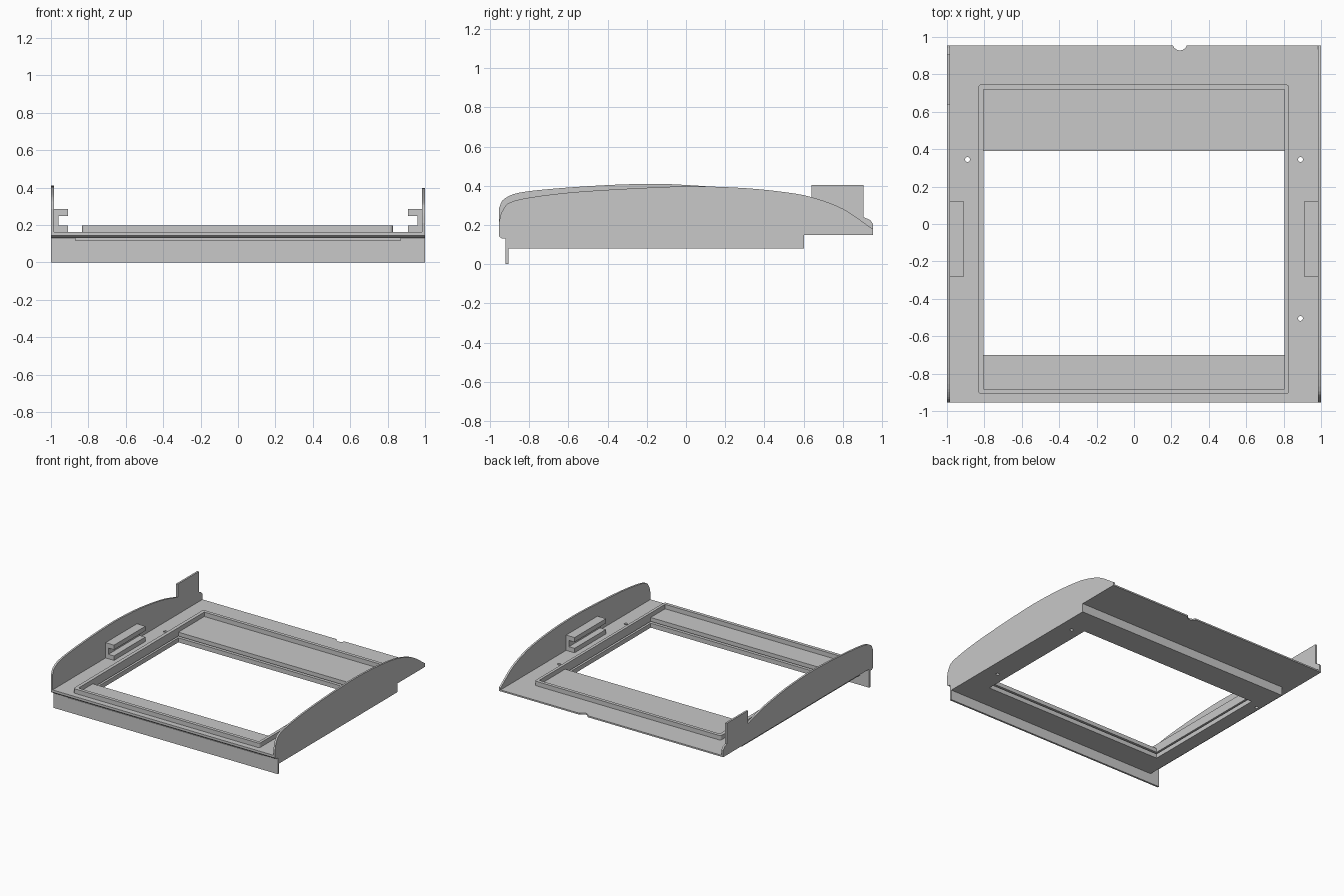
import bpy, bmesh, math
from mathutils import Vector

cube = bpy.data.objects.get("Cube")
if cube:
    bpy.data.objects.remove(cube, do_unlink=True)

grey = bpy.data.materials.new("plain grey")
grey.use_nodes = True
COLOUR = (0.58, 0.58, 0.58, 1)
grey.diffuse_color = COLOUR
grey.node_tree.nodes["Principled BSDF"].inputs["Base Color"].default_value = COLOUR

TOP = 0.162      # upper face of the tray


def prism(name, outline, axis, start, end):
    """Extrude a 2D outline along x (outline in y, z) or y (x, z) or z (x, y)."""
    def place(p, d):
        return {"x": (d, p[0], p[1]), "y": (p[0], d, p[1]), "z": (p[0], p[1], d)}[axis]
    bm = bmesh.new()
    face = bm.faces.new([bm.verts.new(place(p, start)) for p in outline])
    ext = bmesh.ops.extrude_face_region(bm, geom=[face])
    moved = [g for g in ext["geom"] if isinstance(g, bmesh.types.BMVert)]
    offset = Vector(place((0, 0), end - start))
    bmesh.ops.translate(bm, verts=moved, vec=offset)
    bmesh.ops.recalc_face_normals(bm, faces=bm.faces)
    mesh = bpy.data.meshes.new(name)
    bm.to_mesh(mesh)
    bm.free()
    mesh.materials.append(grey)
    obj = bpy.data.objects.new(name, mesh)
    bpy.context.collection.objects.link(obj)
    return obj


def rect(x0, x1, y0, y1):
    return [(x0, y0), (x1, y0), (x1, y1), (x0, y1)]


def circle(cx, cy, r, n=24):
    return [(cx + r * math.cos(math.tau * i / n), cy + r * math.sin(math.tau * i / n))
            for i in range(n)]


def rounded_rect(x0, x1, y0, y1, r, n=5):
    corners = [(x1 - r, y1 - r), (x0 + r, y1 - r), (x0 + r, y0 + r), (x1 - r, y0 + r)]
    return [(cx + r * math.cos(math.pi / 2 * (k + i / n)),
             cy + r * math.sin(math.pi / 2 * (k + i / n)))
            for k, (cx, cy) in enumerate(corners) for i in range(n + 1)]


def cut(obj, cutters):
    """Subtract the cutters, bake the result and remove them."""
    for c in cutters:
        mod = obj.modifiers.new("cut", "BOOLEAN")
        mod.operation = "DIFFERENCE"
        mod.solver = "EXACT"
        mod.object = c
    bpy.context.view_layer.update()
    graph = bpy.context.evaluated_depsgraph_get()
    baked = bpy.data.meshes.new_from_object(obj.evaluated_get(graph))
    obj.modifiers.clear()
    obj.data = baked
    for c in cutters:
        bpy.data.objects.remove(c, do_unlink=True)


def smooth(points, steps=5):
    """Catmull-Rom curve through the points."""
    pts = [Vector(p) for p in points]
    pts = [pts[0] * 2 - pts[1]] + pts + [pts[-1] * 2 - pts[-2]]
    out = []
    for a, b, c, d in zip(pts, pts[1:], pts[2:], pts[3:]):
        for i in range(steps):
            t = i / steps
            p = 0.5 * (2 * b + (c - a) * t + (2 * a - 5 * b + 4 * c - d) * t ** 2
                       + (3 * b - a - 3 * c + d) * t ** 3)
            out.append(tuple(p))
    return out + [tuple(points[-1])]


# Tray: stepped underside, front lip hanging down, bevelled front edge
tray = prism("tray", [
    (-0.955, TOP), (-0.955, 0.143), (-0.94, 0.131), (-0.92, 0.131), (-0.92, 0),
    (-0.905, 0), (-0.905, 0.08), (0.603, 0.08), (0.603, 0.15), (0.955, 0.15), (0.955, TOP),
], "x", -1, 1)

# Openings: window, rear notch, screw holes, insert slot open to the front,
# and the recessed underside along the right edge
cutters = [prism("opening_cutter", rect(-0.805, 0.805, -0.7, 0.39), "z", -0.1, 0.4),
           prism("notch_cutter", circle(0.245, 0.967, 0.039), "z", -0.1, 0.4),
           prism("slot_cutter", rect(-0.87, 0.87, -0.97, 0.46), "z", 0.116, 0.13),
           prism("underside_cutter", rect(-1.1, -0.92, -0.905, 0.7), "z", 0.05, 0.15)]
for x, y in [(-0.89, 0.345), (0.89, 0.345), (0.89, -0.505)]:
    cutters.append(prism("hole_cutter", circle(x, y, 0.013), "z", -0.1, 0.4))
cut(tray, cutters)

# Raised rim around the window
rim = prism("window_rim", rounded_rect(-0.833, 0.828, -0.91, 0.747, 0.018), "z", TOP - 0.002, 0.198)
cut(rim, [prism("rim_cutter", rect(-0.805, 0.805, -0.883, 0.72), "z", 0, 0.4)])

# Left side wall: long arch falling to a low tail
left_top = smooth([(-0.955, 0.21), (-0.935, 0.275), (-0.87, 0.325), (-0.6, 0.365), (-0.2, 0.39),
                   (0.05, 0.397), (0.3, 0.388), (0.5, 0.368), (0.64, 0.342), (0.8, 0.283),
                   (0.955, 0.178)])
prism("left_wall", [(-0.955, TOP)] + left_top + [(0.955, TOP)], "x", 0.985, 1)

# Right side wall: taller front arch with an upright tab at the back
right_top = smooth([(-0.955, 0.285), (-0.925, 0.335), (-0.82, 0.37), (-0.5, 0.398), (-0.2, 0.41),
                    (0, 0.404), (0.2, 0.388), (0.45, 0.35), (0.64, 0.3)])
prism("right_wall", [(-0.955, TOP)] + right_top + [
    (0.64, 0.405), (0.907, 0.405), (0.907, 0.24), (0.94, 0.225), (0.955, 0.205), (0.955, TOP),
], "x", -1, -0.985)

# C-shaped brackets against the inside of both walls
for name, s in (("left_bracket", 1), ("right_bracket", -1)):
    section = [(0.987, TOP), (0.91, TOP), (0.91, 0.198), (0.96, 0.198), (0.96, 0.248),
               (0.91, 0.248), (0.91, 0.285), (0.987, 0.285)]
    prism(name, [(s * x, z) for x, z in section], "y", -0.28, 0.12)
